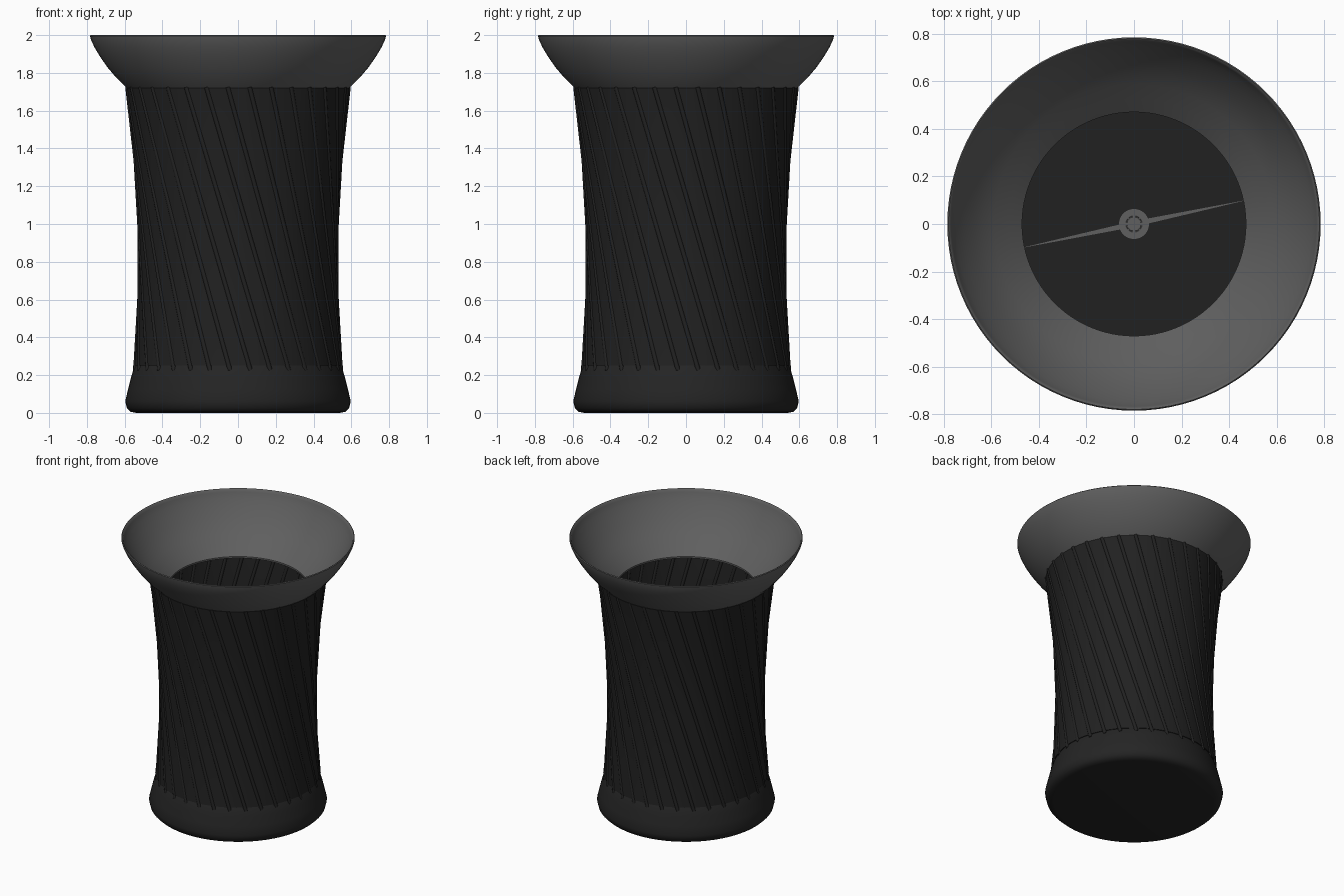
import bpy, bmesh, math
from mathutils import Matrix, Vector

if "Cube" in bpy.data.objects:
    bpy.data.objects.remove(bpy.data.objects["Cube"])


def material(name, v):
    m = bpy.data.materials.new(name)
    m.diffuse_color = (v, v, v, 1)
    m.use_nodes = True
    m.node_tree.nodes["Principled BSDF"].inputs["Base Color"].default_value = m.diffuse_color
    return m


GREY = material("rim grey", 0.115)
DARK = material("body charcoal", 0.0152)
BASE = material("base charcoal", 0.018)

WAIST_Z, SLOPE, WAIST_R = 0.8, 0.295, 0.519


def body_r(z):
    # hyperboloid formed by straight leaning ribs
    return math.hypot(WAIST_R, SLOPE * (z - WAIST_Z))


def finish(bm, name, mat, angle=40):
    bmesh.ops.recalc_face_normals(bm, faces=bm.faces)
    me = bpy.data.meshes.new(name)
    bm.to_mesh(me)
    bm.free()
    ob = bpy.data.objects.new(name, me)
    bpy.context.collection.objects.link(ob)
    me.materials.append(mat)
    bpy.ops.object.select_all(action='DESELECT')
    ob.select_set(True)
    bpy.context.view_layer.objects.active = ob
    bpy.ops.object.shade_smooth_by_angle(angle=math.radians(angle))
    return ob


def lathe(name, pts, mat, steps=96, closed=True):
    bm = bmesh.new()
    vs = [bm.verts.new((r, 0, z)) for r, z in pts]
    pairs = list(zip(vs, vs[1:])) + ([(vs[-1], vs[0])] if closed else [])
    es = [bm.edges.new(p) for p in pairs]
    bmesh.ops.spin(bm, geom=vs + es, cent=(0, 0, 0), axis=(0, 0, 1),
                   angle=2 * math.pi, steps=steps)
    bmesh.ops.remove_doubles(bm, verts=bm.verts, dist=1e-5)
    return finish(bm, name, mat)


# Flared bowl rim, continuing down inside the body
outer = [(0.47, 1.625), (0.535, 1.672), (0.60, 1.73), (0.645, 1.775),
         (0.69, 1.828), (0.73, 1.885), (0.76, 1.935), (0.778, 1.975), (0.784, 1.995)]
inner = [(0.779, 2.0), (0.772, 1.995), (0.766, 1.978), (0.748, 1.942),
         (0.717, 1.893), (0.678, 1.838), (0.634, 1.786), (0.588, 1.741),
         (0.525, 1.686), (0.47, 1.637)]
lathe("flared_rim", outer + inner, GREY)

# Waisted thin body wall
zs = [0.25 + (1.72 - 0.25) * i / 16 for i in range(17)]
lathe("body_wall", [(body_r(z) + 0.006, z) for z in zs]
      + [(body_r(z) - 0.006, z) for z in reversed(zs)], DARK)

# Straight slanted ribs around the body
bm = bmesh.new()
z0, z1, count = 0.225, 1.725, 32
a = Vector((-SLOPE * (z0 - WAIST_Z), -WAIST_R, z0))
b = Vector((-SLOPE * (z1 - WAIST_Z), -WAIST_R, z1))
turn = (b - a).to_track_quat('Z', 'Y').to_matrix().to_4x4()
for i in range(count):
    mat = (Matrix.Rotation(2 * math.pi * i / count, 4, 'Z')
           @ Matrix.Translation((a + b) / 2) @ turn)
    bmesh.ops.create_cone(bm, cap_ends=True, segments=10, radius1=0.013,
                          radius2=0.013, depth=(b - a).length, matrix=mat)
finish(bm, "slanted_ribs", DARK)

# Rounded base with inner floor
lathe("base", [(0, 0), (0.54, 0), (0.568, 0.006), (0.588, 0.025), (0.597, 0.062),
               (0.582, 0.125), (0.566, 0.19), (0.552, 0.235), (0.537, 0.265),
               (0.52, 0.265), (0.54, 0.10), (0.53, 0.05), (0, 0.05)],
      BASE, closed=False)
lathe("inner_floor", [(0, 0.051), (0.53, 0.051), (0.53, 0.055), (0, 0.055)],
      DARK, closed=False)

# Small hub and thin tapered line on the inner floor
lathe("floor_hub", [(0, 0.055), (0.063, 0.055), (0.063, 0.061), (0.034, 0.061),
                    (0.033, 0.058), (0.03, 0.058), (0.029, 0.061), (0, 0.061)],
      GREY, steps=40, closed=False)
bm = bmesh.new()
rot = Matrix.Rotation(math.radians(12), 4, 'Z')
vs = [bm.verts.new(rot @ Vector(p)) for p in
      [(-0.5, 0, 0.059), (0, -0.012, 0.059), (0.5, 0, 0.059), (0, 0.012, 0.059)]]
f = bm.faces.new(vs)
bmesh.ops.extrude_face_region(bm, geom=[f])
bm.verts.ensure_lookup_table()
for v in bm.verts[4:]:
    v.co.z -= 0.004
finish(bm, "floor_line", GREY)
